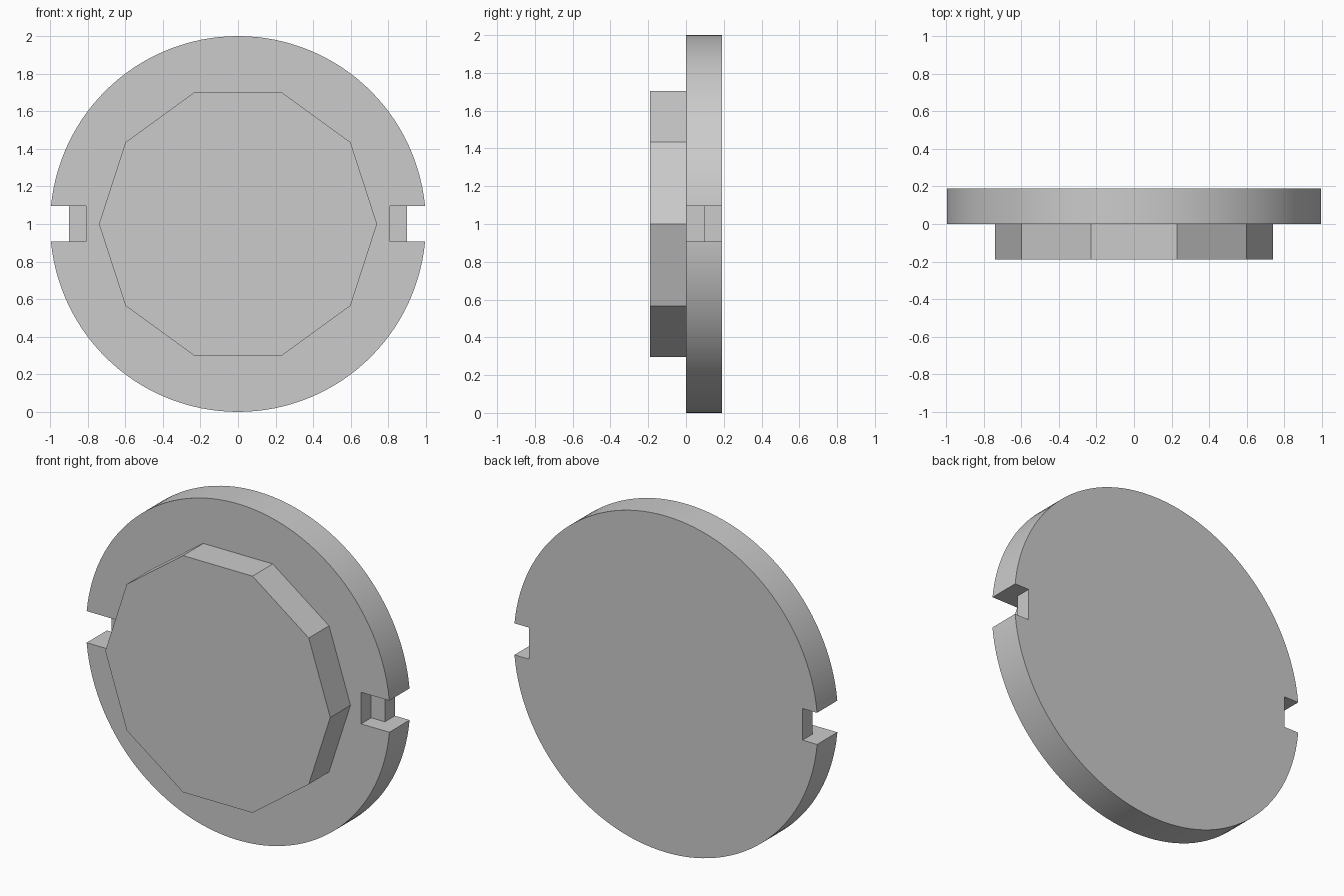
import bpy
from math import pi, radians

if "Cube" in bpy.data.objects:
    bpy.data.objects.remove(bpy.data.objects["Cube"])

DEPTH = 0.19
CENTRE_Z = 1.0

grey = bpy.data.materials.new("plain grey")
grey.use_nodes = True
colour = (0.6, 0.6, 0.6, 1)
grey.diffuse_color = colour
grey.node_tree.nodes["Principled BSDF"].inputs["Base Color"].default_value = colour


def plate(name, sides, radius, y, turn=0):
    """Upright prism whose axis runs front to back."""
    bpy.ops.mesh.primitive_cylinder_add(vertices=sides, radius=radius, depth=DEPTH)
    obj = bpy.context.object
    obj.name = name
    obj.rotation_euler = (0, 0, turn)
    bpy.ops.object.transform_apply(rotation=True)
    obj.rotation_euler = (pi / 2, 0, 0)
    obj.location = (0, y, CENTRE_Z)
    bpy.ops.object.transform_apply(location=True, rotation=True)
    obj.data.materials.append(grey)
    return obj


def cut_box(target, low, high):
    """Subtract an axis-aligned box from the target."""
    bpy.ops.mesh.primitive_cube_add(size=1)
    box = bpy.context.object
    box.name = "notch_cutter"
    box.hide_render = True
    box.location = [(a + b) / 2 for a, b in zip(low, high)]
    box.scale = [b - a for a, b in zip(low, high)]
    bpy.ops.object.transform_apply(location=True, scale=True)
    bpy.ops.object.select_all(action="DESELECT")
    target.select_set(True)
    bpy.context.view_layer.objects.active = target
    cut = target.modifiers.new("notch", "BOOLEAN")
    cut.operation = "DIFFERENCE"
    cut.solver = "EXACT"
    cut.object = box
    bpy.ops.object.modifier_apply(modifier=cut.name)
    bpy.data.objects.remove(box)


# Round back plate with a stepped notch on each side
disc = plate("round_plate", 128, 1.0, DEPTH / 2)
low_z, high_z = 0.908, 1.096
for side in (-1, 1):
    for inner, back in ((0.9, 0.3), (0.81, DEPTH / 2)):
        x0, x1 = sorted((side * inner, side * 1.2))
        cut_box(disc, (x0, -0.1, low_z), (x1, back, high_z))
bpy.ops.object.shade_smooth_by_angle(angle=radians(30))

# Ten-sided boss on the front, with a corner pointing to each side
plate("ten_sided_boss", 10, 0.74, -DEPTH / 2, turn=pi / 2)
